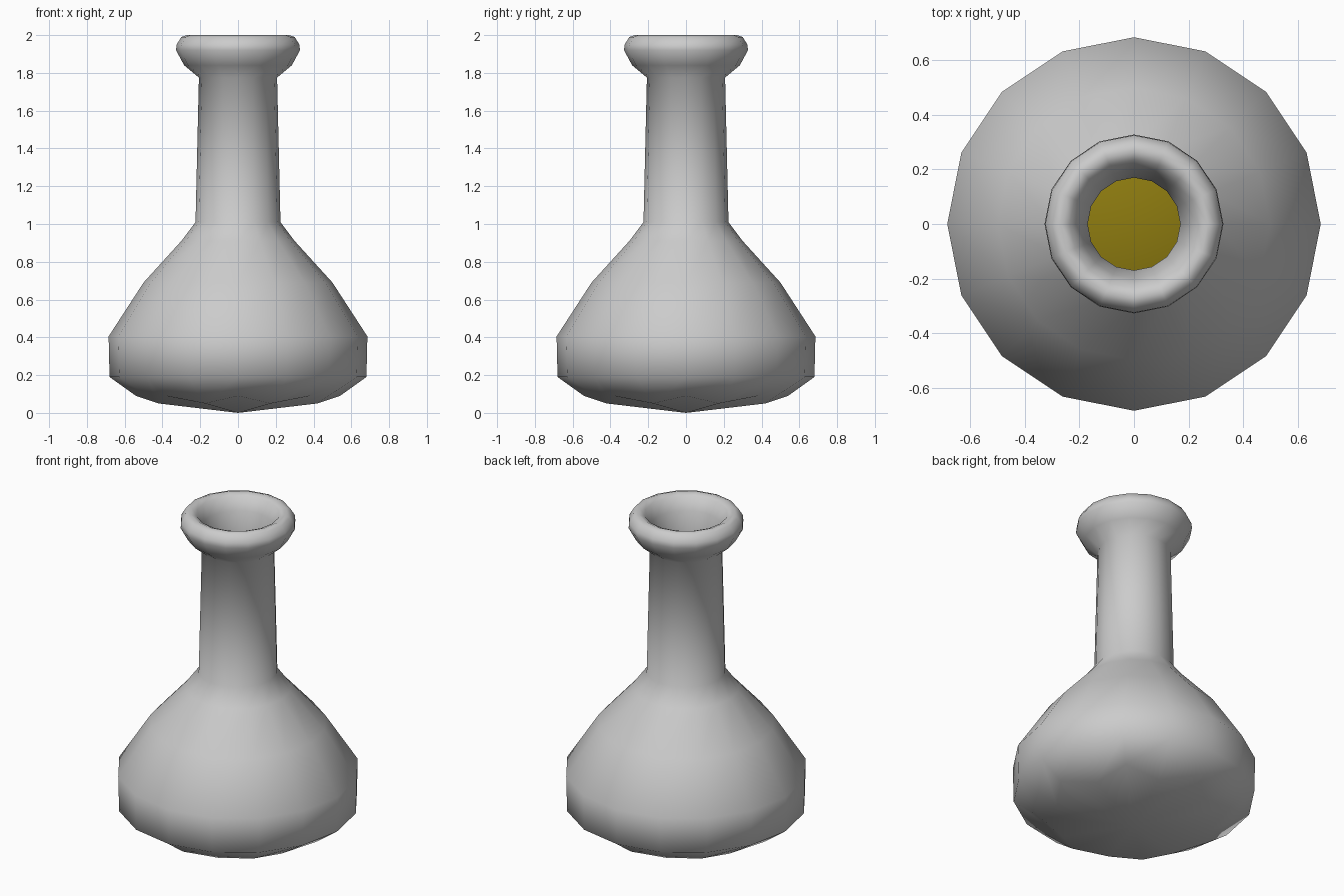
import bpy, bmesh, math

if "Cube" in bpy.data.objects:
    bpy.data.objects.remove(bpy.data.objects["Cube"])

SIDES = 16


def lathe(name, rings, start_z=None, end_z=None):
    """Skin rings of (radius, z) or (even r, even z, odd r, odd z); optional poles."""
    bm = bmesh.new()
    loops = []
    for ring in rings:
        loop = []
        for i in range(SIDES):
            a = 2 * math.pi * i / SIDES
            r, z = ring[-2:] if i % 2 else ring[:2]
            loop.append(bm.verts.new((r * math.cos(a), r * math.sin(a), z)))
        loops.append(loop)
    for low, high in zip(loops, loops[1:]):
        for i in range(SIDES):
            j = (i + 1) % SIDES
            bm.faces.new((low[i], low[j], high[j], high[i]))
    for loop, z in ((loops[0], start_z), (loops[-1], end_z)):
        if z is not None:
            pole = bm.verts.new((0, 0, z))
            for i in range(SIDES):
                bm.faces.new((loop[i], pole, loop[(i + 1) % SIDES]))
    bmesh.ops.recalc_face_normals(bm, faces=bm.faces[:])
    mesh = bpy.data.meshes.new(name)
    bm.to_mesh(mesh)
    bm.free()
    obj = bpy.data.objects.new(name, mesh)
    bpy.context.collection.objects.link(obj)
    bpy.ops.object.select_all(action='DESELECT')
    obj.select_set(True)
    bpy.context.view_layer.objects.active = obj
    bpy.ops.object.shade_smooth_by_angle(angle=math.radians(60))
    return obj


# Glass: outer wall, rolled lip, then the inner wall back down
base = [(0.54, 0.09, 0.455, 0.05), (0.68, 0.19), (0.685, 0.405),
        (0.50, 0.69), (0.30, 0.91), (0.225, 1.01)]
neck_lip = [(0.207, 1.775), (0.285, 1.84), (0.328, 1.92), (0.325, 1.95),
            (0.30, 1.99), (0.27, 2.0), (0.235, 1.985), (0.20, 1.91), (0.17, 1.79)]
inside = [(0.19, 1.01), (0.265, 0.90), (0.46, 0.68), (0.645, 0.395),
          (0.64, 0.205), (0.50, 0.12, 0.43, 0.085)]
lathe("flask_glass", base + neck_lip + inside, start_z=0.0, end_z=0.04)

# Liquid resting in the body
liquid = lathe("liquid", [(0.49, 0.125, 0.42, 0.09), (0.63, 0.21), (0.635, 0.39),
                          (0.50, 0.60)], start_z=0.045, end_z=0.60)
mat = bpy.data.materials.new("amber_liquid")
mat.diffuse_color = (0.27, 0.20, 0.005, 1)
mat.use_nodes = True
mat.node_tree.nodes["Principled BSDF"].inputs["Base Color"].default_value = mat.diffuse_color
liquid.data.materials.append(mat)
